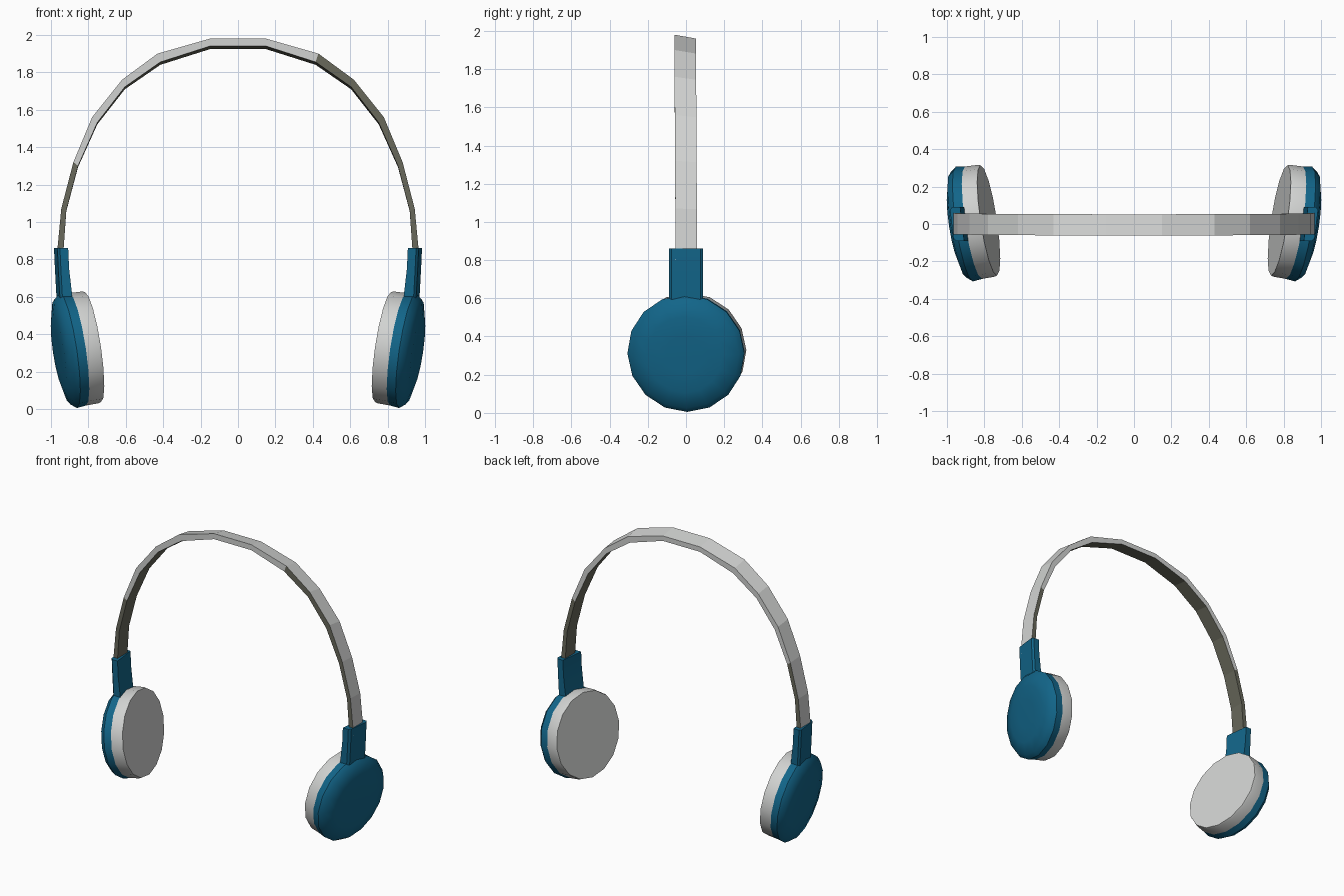
import bpy, bmesh, math
from mathutils import Vector

if "Cube" in bpy.data.objects:
    bpy.data.objects.remove(bpy.data.objects["Cube"])


def material(name, rgb):
    m = bpy.data.materials.new(name)
    m.diffuse_color = (*rgb, 1)
    m.use_nodes = True
    m.node_tree.nodes["Principled BSDF"].inputs["Base Color"].default_value = m.diffuse_color
    return m


BLUE = material("blue plastic", (0.006, 0.13, 0.25))
GREY = material("light grey", (0.64, 0.65, 0.64))
KHAKI = material("dark khaki lining", (0.14, 0.14, 0.105))


def finish(name, rings, mats, closed_caps=True, smooth=None, rule=None):
    """Skin a list of equal-length rings into a closed solid."""
    bm = bmesh.new()
    vs = [[bm.verts.new(p) for p in ring] for ring in rings]
    n = len(vs[0])
    for i in range(len(vs) - 1):
        for k in range(n):
            f = bm.faces.new((vs[i][k], vs[i][(k + 1) % n],
                              vs[i + 1][(k + 1) % n], vs[i + 1][k]))
            if rule:
                f.material_index = rule(k, f.calc_center_median())
    if closed_caps:
        bm.faces.new(vs[0])
        bm.faces.new(vs[-1])
    bmesh.ops.recalc_face_normals(bm, faces=bm.faces)
    me = bpy.data.meshes.new(name)
    bm.to_mesh(me)
    bm.free()
    for m in mats:
        me.materials.append(m)
    ob = bpy.data.objects.new(name, me)
    bpy.context.collection.objects.link(ob)
    if smooth:
        bpy.ops.object.select_all(action='DESELECT')
        ob.select_set(True)
        bpy.context.view_layer.objects.active = ob
        bpy.ops.object.shade_smooth_by_angle(angle=math.radians(smooth))
    return ob


# Tilted ear axis for the right side, with a polygon corner at the bottom
AXIS = Vector((1, -0.15, -0.15)).normalized()
DOWN = Vector((0, 0, -1))
U = (DOWN - AXIS * DOWN.dot(AXIS)).normalized()
V = AXIS.cross(U)
SEAM = Vector((0.858, 0.007, 0.319))
SIDES = 16


def lathe(profile, s):
    rings = []
    for r, t in profile:
        ring = []
        for k in range(SIDES):
            a = 2 * math.pi * k / SIDES
            p = SEAM + AXIS * t + (U * math.cos(a) + V * math.sin(a)) * r
            ring.append((p.x * s, p.y, p.z))
        rings.append(ring)
    return rings


# Stem sections: height, inner x, outer x at the front edge
STEM = [(0.86, 0.908, 0.952), (0.75, 0.903, 0.947),
        (0.62, 0.888, 0.94), (0.45, 0.875, 0.925)]


def stem_ring(z, xi, xo, s):
    outline = [(xi, -0.09), (xo, -0.09), (xo + 0.012, -0.075),
               (xo + 0.012, 0.075), (xo, 0.09), (xi, 0.09)]
    return [(s * (x + 0.12 * (y + 0.09)), y, z) for x, y in outline]


for side, s in (("right", 1), ("left", -1)):
    finish(side + "_ear_pad", lathe([(0.298, -0.083), (0.302, -0.07), (0.304, 0.0)], s),
           [GREY], smooth=35)
    finish(side + "_ear_cup", lathe([(0.304, 0.0), (0.31, 0.05), (0.285, 0.082),
                                     (0.2, 0.104), (0.1, 0.107)], s), [BLUE], smooth=40)
    finish(side + "_stem", [stem_ring(*row, s) for row in STEM], [BLUE], smooth=30)

# Headband: outer and inner outline of the right half, mirrored to the left
OUTER = [(0.15, 1.98), (0.43, 1.90), (0.62, 1.76), (0.78, 1.56),
         (0.88, 1.32), (0.945, 1.07), (0.965, 0.86), (0.966, 0.8)]
INNER = [(0.15, 1.94), (0.415, 1.855), (0.605, 1.722), (0.752, 1.532),
         (0.855, 1.30), (0.918, 1.06), (0.932, 0.86), (0.933, 0.8)]


def band_ring(o, i, s):
    lean = 0.02 * max(0, (o[1] - 0.9) / 1.08)   # rear edge sits a little lower
    y0 = -0.055 - lean * 0.3
    y1 = 0.058 - lean * 0.3
    return [(s * o[0], y0, o[1]), (s * o[0], y1, o[1] - lean),
            (s * i[0], y1, i[1] - lean * 0.8), (s * i[0], y0, i[1])]


def band_rule(k, c):
    # 0 outside, 1 rear edge, 2 lining, 3 front edge
    if k == 2:
        return 1
    if k == 3:
        return int(c.x > 0.4 or (c.x < 0 and c.z < 1.3))
    if k == 1:
        return int(c.z < 1.2)
    return 0


half = list(zip(OUTER, INNER))
rings = [band_ring(o, i, -1) for o, i in reversed(half)] + [band_ring(o, i, 1) for o, i in half]
finish("headband", rings, [GREY, KHAKI], rule=band_rule)
